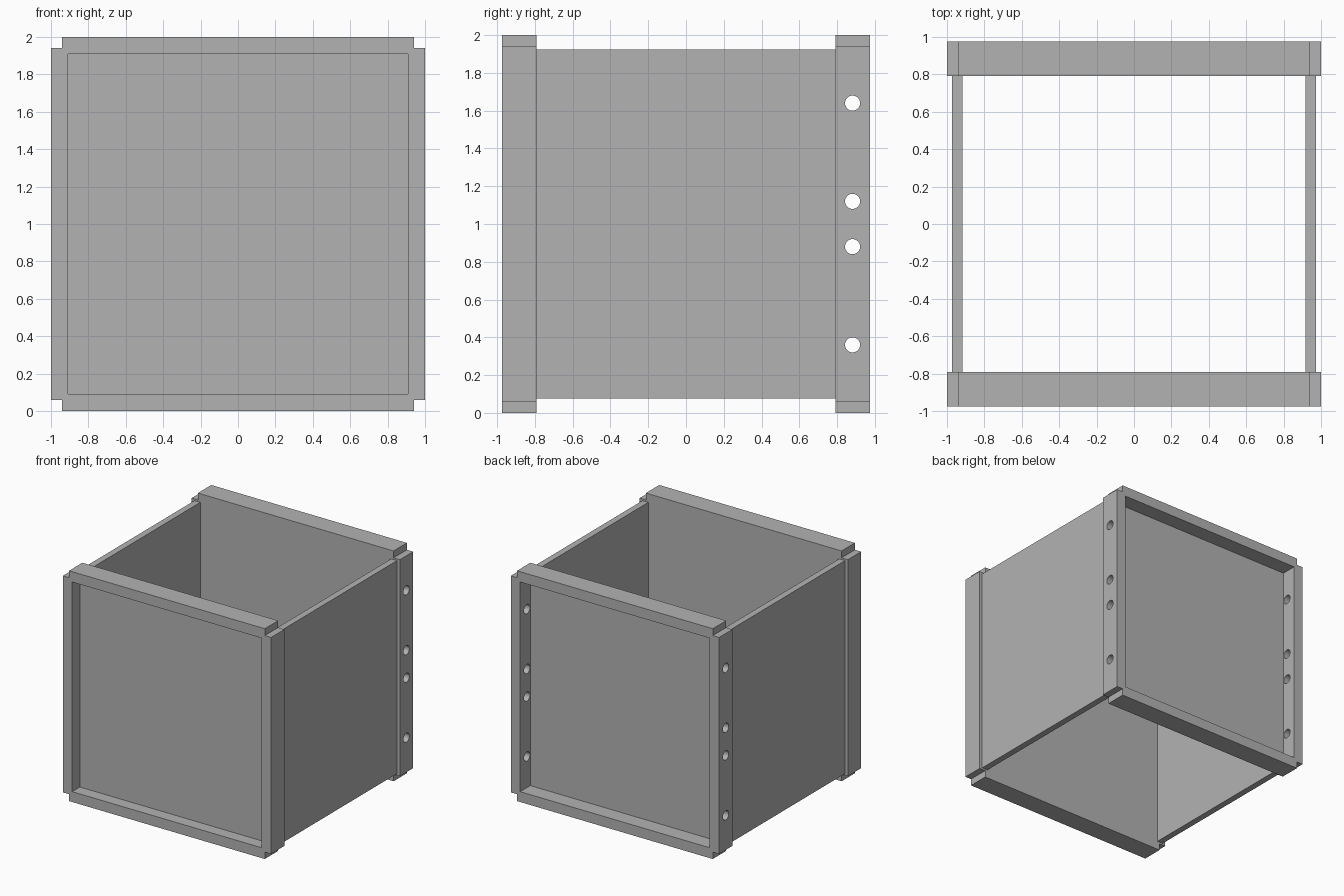
import bpy, bmesh
from math import pi
from mathutils import Matrix, Vector

cube = bpy.data.objects.get("Cube")
if cube:
    bpy.data.objects.remove(cube, do_unlink=True)

grey = bpy.data.materials.new("plain grey")
grey.use_nodes = True
colour = (0.45, 0.45, 0.45, 1)
grey.diffuse_color = colour
grey.node_tree.nodes["Principled BSDF"].inputs["Base Color"].default_value = colour

OUTER, INNER = 0.975, 0.792     # depth range of the end frames
MID = 1.0                       # height of the centre
NOTCH, POCKET = 0.94, 0.91      # half sizes of corner notch and recess


def finish(name, bm):
    bmesh.ops.recalc_face_normals(bm, faces=bm.faces)
    mesh = bpy.data.meshes.new(name)
    bm.to_mesh(mesh)
    bm.free()
    mesh.materials.append(grey)
    obj = bpy.data.objects.new(name, mesh)
    bpy.context.collection.objects.link(obj)
    return obj


def box(name, low, high):
    low, high = Vector(low), Vector(high)
    bm = bmesh.new()
    bmesh.ops.create_cube(bm, size=1)
    bmesh.ops.scale(bm, vec=high - low, verts=bm.verts)
    bmesh.ops.translate(bm, vec=(low + high) / 2, verts=bm.verts)
    return finish(name, bm)


def cut(target, cutter):
    mod = target.modifiers.new(cutter.name, 'BOOLEAN')
    mod.operation = 'DIFFERENCE'
    mod.solver = 'EXACT'
    mod.object = cutter
    cutter.hide_render = True
    cutter.hide_set(True)


def end_panel(name, side, recess):
    """Notched plate with a shallow tray sunk into its outer face."""
    n = NOTCH
    quarter = [(1, n), (n, n), (n, 1)]
    outline = []
    for turn in range(4):
        outline += quarter
        quarter = [(-z, x) for x, z in quarter]
    bm = bmesh.new()
    face = bm.faces.new([bm.verts.new((x, side * INNER, MID + z)) for x, z in outline])
    top = bmesh.ops.extrude_face_region(bm, geom=[face])["geom"]
    bmesh.ops.translate(bm, vec=(0, side * (OUTER - INNER), 0),
                        verts=[v for v in top if isinstance(v, bmesh.types.BMVert)])
    panel = finish(name, bm)
    ys = sorted((side * (OUTER - recess), side * (OUTER + 0.1)))
    tray = box(name + "_recess_cutter", (-POCKET, ys[0], MID - POCKET),
               (POCKET, ys[1], MID + POCKET))
    cut(panel, tray)
    return panel


# Recessed end panels with their rims
end_panel("front_panel", -1, 0.105)
back_panel = end_panel("back_panel", 1, 0.138)

# Bolt holes through both upright rims of the back panel
bm = bmesh.new()
for offset in (-0.64, -0.12, 0.12, 0.64):
    place = Matrix.Translation((0, 0.882, MID + offset)) @ Matrix.Rotation(pi / 2, 4, 'Y')
    bmesh.ops.create_cone(bm, cap_ends=True, segments=32, radius1=0.04,
                          radius2=0.04, depth=2.4, matrix=place)
cut(back_panel, finish("bolt_hole_cutter", bm))

# Thin side walls
for name, side in (("left_wall", 1), ("right_wall", -1)):
    xs = sorted((side * 0.917, side * 0.973))
    box(name, (xs[0], -INNER, 0.075), (xs[1], INNER, 1.925))
